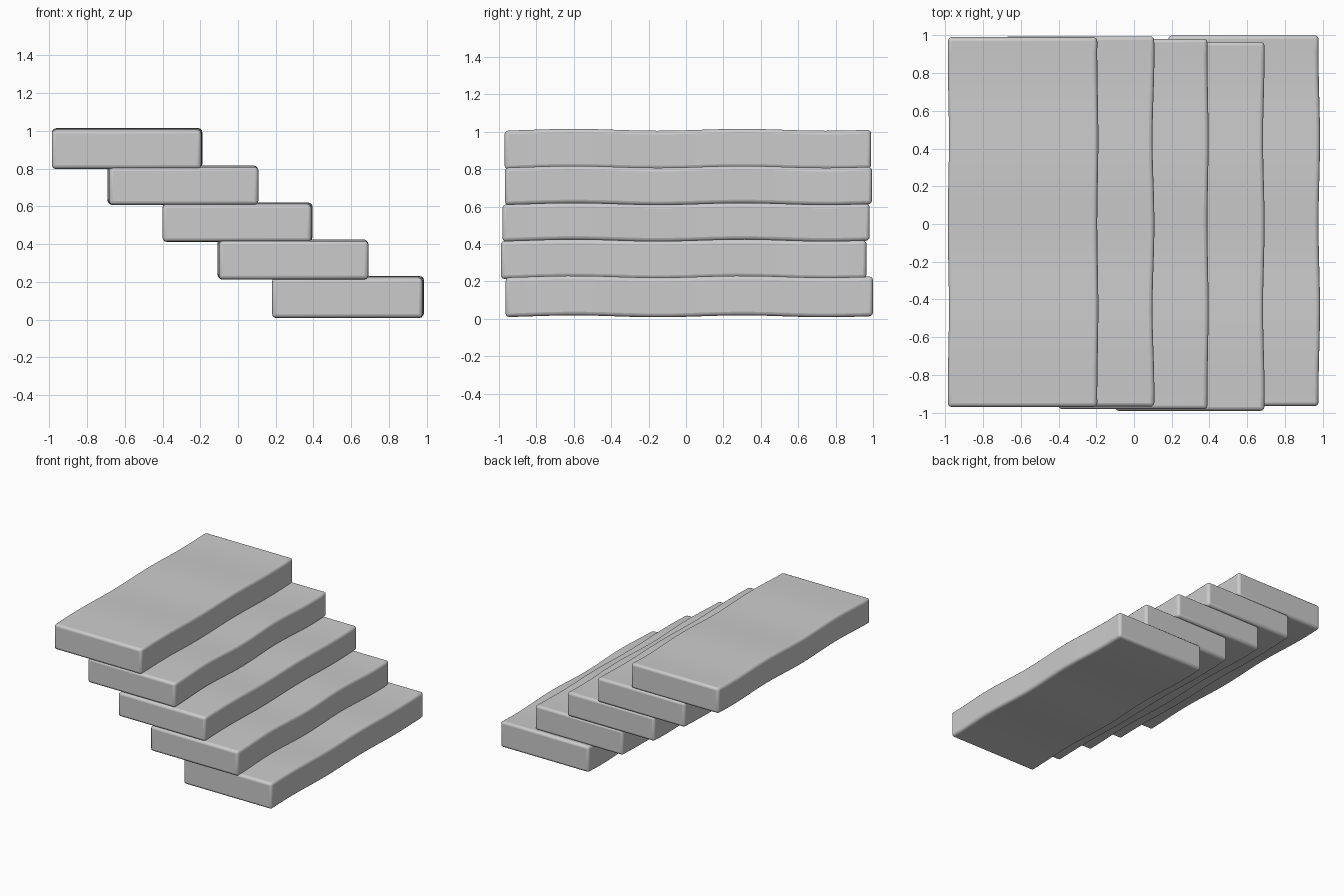
import bpy, bmesh, math

if "Cube" in bpy.data.objects:
    bpy.data.objects.remove(bpy.data.objects["Cube"])

# Each step: x min, x max, y min, y max, z min, z max, side wave size
STEPS = [
    (0.185, 0.982, -0.965, 1.00, 0.013, 0.225, -0.004),
    (-0.105, 0.688, -0.99, 0.965, 0.217, 0.42, 0.004),
    (-0.397, 0.392, -0.982, 0.982, 0.417, 0.615, -0.003),
    (-0.688, 0.103, -0.968, 0.995, 0.612, 0.812, 0.005),
    (-0.984, -0.192, -0.97, 0.99, 0.803, 1.01, -0.003),
]
CUTS = 24


def make_step(name, x0, x1, y0, y1, z0, z1, side):
    """A long slab built from rings along y, gently warped like hewn stone."""
    bm = bmesh.new()
    rings = []
    for i in range(CUTS + 1):
        y = y0 + (y1 - y0) * i / CUTS
        wave = 0.005 * math.cos(2 * math.pi * (y - 0.3) / 0.9)
        bow = side * math.cos(2 * math.pi * y / 0.9)
        rings.append([bm.verts.new((x + bow, y, z + wave))
                      for x, z in ((x0, z0), (x1, z0), (x1, z1), (x0, z1))])
    for a, b in zip(rings, rings[1:]):
        for k in range(4):
            n = (k + 1) % 4
            bm.faces.new((a[k], a[n], b[n], b[k]))
    bm.faces.new(rings[0])
    bm.faces.new(rings[-1])
    bmesh.ops.recalc_face_normals(bm, faces=bm.faces)
    mesh = bpy.data.meshes.new(name)
    bm.to_mesh(mesh)
    bm.free()
    obj = bpy.data.objects.new(name, mesh)
    bpy.context.collection.objects.link(obj)

    # Worn, rounded edges
    bevel = obj.modifiers.new("rounded_edges", 'BEVEL')
    bevel.width = 0.02
    bevel.segments = 3
    bevel.limit_method = 'ANGLE'
    bevel.angle_limit = math.radians(40)
    bpy.ops.object.select_all(action='DESELECT')
    obj.select_set(True)
    bpy.context.view_layer.objects.active = obj
    bpy.ops.object.shade_smooth_by_angle(angle=math.radians(40))


# Flight of overlapping steps, bottom to top
for i, dims in enumerate(STEPS):
    make_step(f"step_{i + 1}", *dims)
